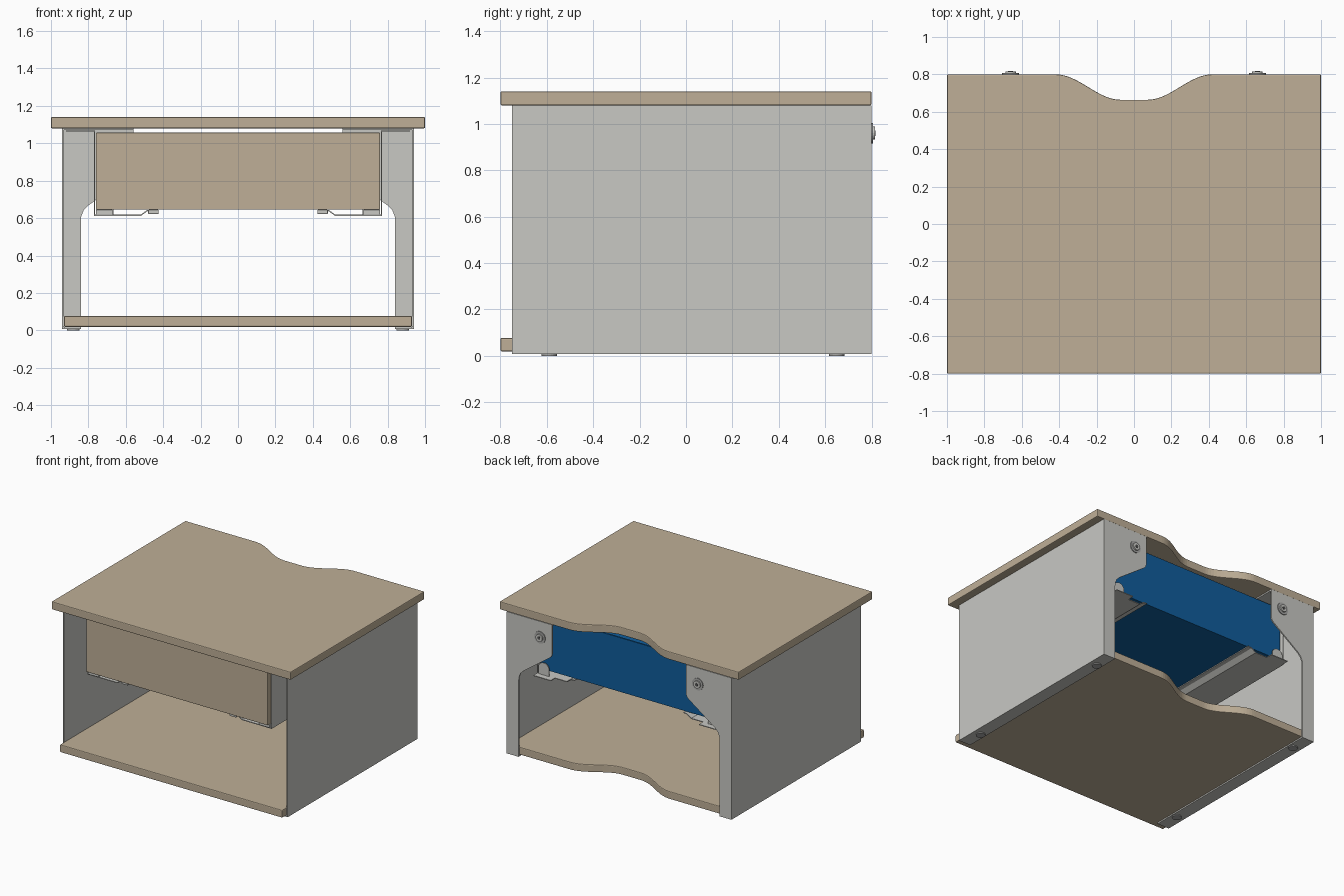
import bpy, bmesh, math
from mathutils import Vector

if "Cube" in bpy.data.objects:
    bpy.data.objects.remove(bpy.data.objects["Cube"])


def material(name, rgb):
    m = bpy.data.materials.new(name)
    m.diffuse_color = (*rgb, 1)
    m.use_nodes = True
    m.node_tree.nodes["Principled BSDF"].inputs["Base Color"].default_value = m.diffuse_color
    return m


WOOD = material("tan wood", (0.52, 0.43, 0.31))
STEEL = material("light grey steel", (0.58, 0.58, 0.55))
BLUE = material("deep blue", (0.005, 0.11, 0.33))
ZINC = material("zinc grey", (0.40, 0.40, 0.39))
DARK = material("dark slot", (0.08, 0.08, 0.08))


def finish(name, bm, mat, mirror=False, bevel=0, sheet=0):
    bmesh.ops.recalc_face_normals(bm, faces=bm.faces)
    me = bpy.data.meshes.new(name)
    bm.to_mesh(me)
    bm.free()
    me.materials.append(mat)
    ob = bpy.data.objects.new(name, me)
    bpy.context.collection.objects.link(ob)
    if sheet:
        m = ob.modifiers.new("thickness", 'SOLIDIFY')
        m.thickness, m.offset, m.use_even_offset = sheet, 0, True
    if bevel:
        m = ob.modifiers.new("edges", 'BEVEL')
        m.width, m.segments, m.limit_method = bevel, 2, 'ANGLE'
        m.angle_limit = math.radians(40)
    if mirror:
        ob.modifiers.new("mirror", 'MIRROR').use_mirror_merge = False
    return ob


def prism(name, pts, axis, a, b, mat, **kw):
    """Closed outline extruded along 'y' (points are x,z) or 'z' (points are x,y)."""
    bm = bmesh.new()
    put = (lambda p: (p[0], a, p[1])) if axis == 'y' else (lambda p: (p[0], p[1], a))
    face = bm.faces.new([bm.verts.new(put(p)) for p in pts])
    res = bmesh.ops.extrude_face_region(bm, geom=[face])
    shift = Vector((0, b - a, 0)) if axis == 'y' else Vector((0, 0, b - a))
    bmesh.ops.translate(bm, vec=shift,
                        verts=[g for g in res["geom"] if isinstance(g, bmesh.types.BMVert)])
    return finish(name, bm, mat, **kw)


def folded(name, path, y0, y1, mat, thick):
    """Bent sheet metal: open x,z path swept along y, mirrored to both sides."""
    bm = bmesh.new()
    rows = [[bm.verts.new((x, y, z)) for x, z in path] for y in (y0, y1)]
    for i in range(len(path) - 1):
        bm.faces.new((rows[0][i], rows[0][i + 1], rows[1][i + 1], rows[1][i]))
    return finish(name, bm, mat, mirror=True, sheet=thick)


def box(name, x0, x1, y0, y1, z0, z1, mat, **kw):
    return prism(name, [(x0, y0), (x1, y0), (x1, y1), (x0, y1)], 'z', z0, z1, mat, **kw)


def circle(cx, cy, r, n=24):
    return [(cx + r * math.cos(2 * math.pi * i / n), cy + r * math.sin(2 * math.pi * i / n))
            for i in range(n)]


def board(name, half, back, z0, z1):
    """Board with a wavy cable notch in its back edge."""
    pts = [(-half, -0.8), (half, -0.8), (half, back)]
    n = 40
    for i in range(n + 1):
        x = 0.42 - 0.84 * i / n
        t = min(max((abs(x) - 0.07) / 0.35, 0), 1)
        pts.append((x, back - 0.136 * 0.5 * (1 + math.cos(math.pi * t))))
    pts.append((-half, back))
    prism(name, pts, 'z', z0, z1, WOOD, bevel=0.006)


# wooden top and shelf
board("top_board", 1.0, 0.8, 1.08, 1.14)
board("bottom_shelf", 0.93, 0.788, 0.019, 0.077)

# folded side panels with top and bottom lips
folded("side_panel", [(0.56, 1.075), (0.935, 1.075), (0.935, 0.013), (0.84, 0.013)],
       -0.75, 0.8, STEEL, 0.01)

# back flanges, wide at the top and tapering to a narrow leg
prism("back_flange", [(0.94, 0.008), (0.94, 1.08), (0.56, 1.08), (0.56, 0.86), (0.565, 0.842),
                      (0.58, 0.825), (0.80, 0.668), (0.825, 0.642), (0.838, 0.61),
                      (0.84, 0.58), (0.84, 0.008)],
      'y', 0.79, 0.8, STEEL, mirror=True)

# screws on the back flanges
prism("screw_washer", circle(0.66, 0.96, 0.045), 'y', 0.80, 0.806, ZINC, mirror=True)
prism("screw_head", circle(0.66, 0.96, 0.028), 'y', 0.806, 0.816, STEEL, mirror=True)
prism("screw_slot", circle(0.66, 0.96, 0.013, 6), 'y', 0.816, 0.818, DARK, mirror=True)

# low feet
for tag, y in (("front", -0.59), ("back", 0.65)):
    prism(tag + "_foot", circle(0.88, y, 0.033), 'z', 0, 0.009, ZINC, mirror=True)

# drawer: wooden front, blue open tray
box("drawer_front", -0.76, 0.76, -0.73, -0.67, 0.645, 1.057, WOOD, bevel=0.005)
box("drawer_side", 0.742, 0.755, -0.67, 0.65, 0.648, 1.05, BLUE, mirror=True)
box("drawer_back", -0.755, 0.755, 0.65, 0.662, 0.648, 1.057, BLUE)
box("drawer_bottom", -0.742, 0.742, -0.67, 0.65, 0.648, 0.66, BLUE)

# hanging brackets that carry the drawer
folded("drawer_bracket", [(0.92, 1.066), (0.768, 1.066), (0.768, 0.615), (0.52, 0.615),
                          (0.485, 0.64), (0.455, 0.643)], -0.70, 0.68, STEEL, 0.006)

# rounded stop tabs at the back end of the brackets
arc = [(0.71 + 0.045 * math.cos(math.pi * i / 12), 0.665 + 0.045 * math.sin(math.pi * i / 12))
       for i in range(13)]
prism("bracket_stop", arc + [(0.665, 0.615), (0.755, 0.615)], 'y', 0.68, 0.687, STEEL, mirror=True)
box("bracket_tongue", 0.62, 0.765, 0.68, 0.73, 0.612, 0.618, STEEL, mirror=True)

# glide pads under the drawer front
box("outer_glide", 0.67, 0.76, -0.71, -0.64, 0.619, 0.645, STEEL, mirror=True, bevel=0.004)
box("inner_glide", 0.425, 0.48, -0.71, -0.64, 0.622, 0.645, STEEL, mirror=True, bevel=0.004)
